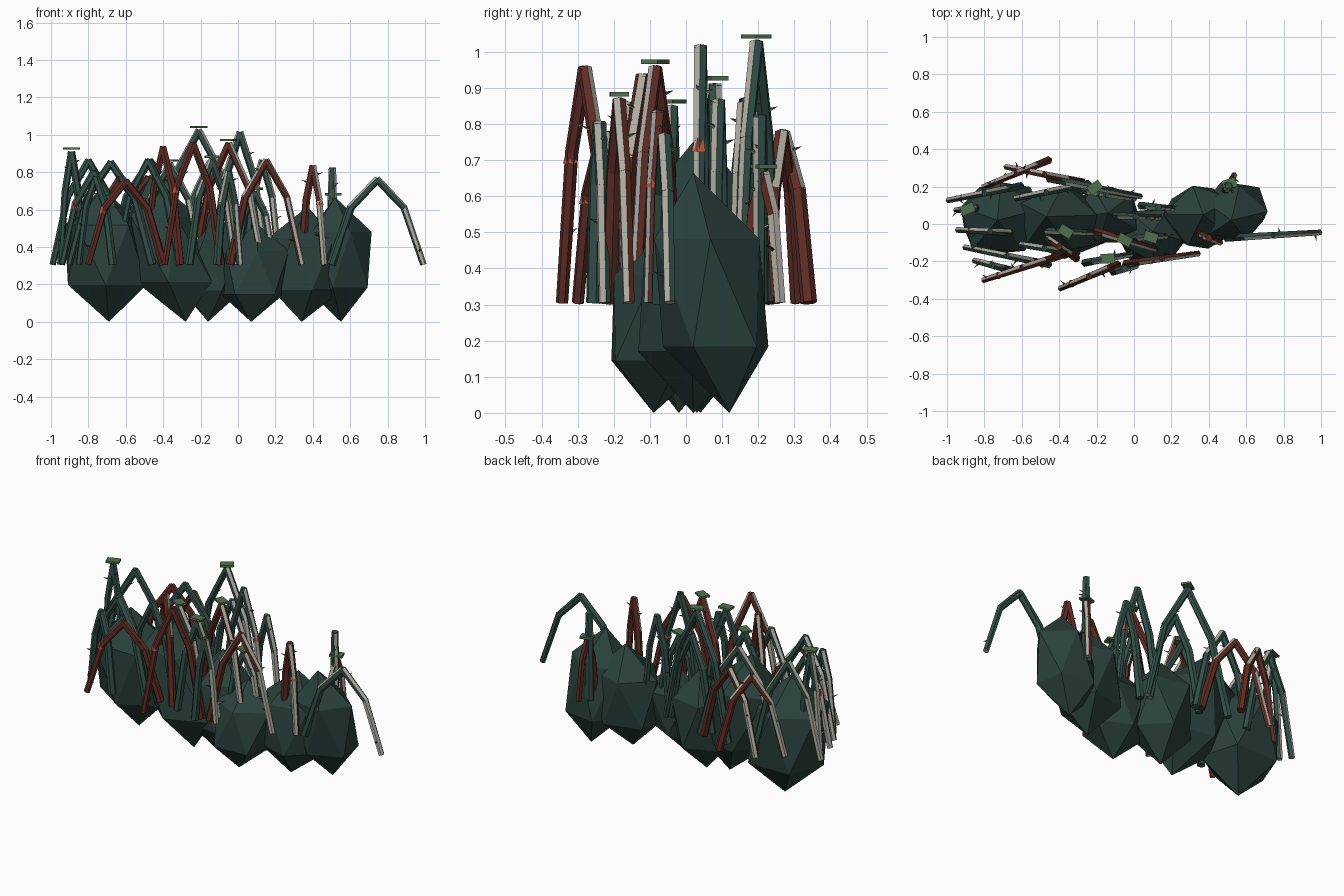
import bpy, bmesh, math, random
from mathutils import Vector, Matrix

if "Cube" in bpy.data.objects:
    bpy.data.objects.remove(bpy.data.objects["Cube"])

random.seed(4)


def material(name, r, g, b):
    m = bpy.data.materials.new(name)
    m.diffuse_color = (r, g, b, 1)
    m.use_nodes = True
    m.node_tree.nodes["Principled BSDF"].inputs["Base Color"].default_value = m.diffuse_color
    return m


FOLIAGE = material("dark_foliage", .024, .054, .045)
GREEN = material("green_cane", .032, .08, .064)
RED = material("red_cane", .115, .025, .018)
LEAF = material("leaf_green", .08, .16, .08)
BUD = material("bud_red", .5, .09, .06)
THORN = material("thorn_grey", .45, .43, .38)


def finish(bm, name, *mats):
    me = bpy.data.meshes.new(name)
    bm.to_mesh(me)
    bm.free()
    for m in mats:
        me.materials.append(m)
    bpy.context.collection.objects.link(bpy.data.objects.new(name, me))


def spike(bm, a, b, r1, r2, sides, slot=0):
    d = b - a
    mat = Matrix.Translation((a + b) / 2) @ d.to_track_quat('Z', 'Y').to_matrix().to_4x4()
    n = len(bm.faces)
    bmesh.ops.create_cone(bm, cap_ends=True, segments=sides, radius1=r1,
                          radius2=r2, depth=d.length, matrix=mat)
    bm.faces.ensure_lookup_table()
    for f in bm.faces[n:]:
        f.material_index = slot


# Faceted bush lumps: tall icosahedra leaning from a bottom to a top point
def lump(name, bx, by, tx, ty, height, radius):
    bm = bmesh.new()
    bmesh.ops.create_icosphere(bm, subdivisions=1, radius=1,
                               matrix=Matrix.Rotation(random.uniform(0, 1.2), 4, 'Z'))
    b, t = Vector((bx, by, 0.015)), Vector((tx, ty, height))
    for v in bm.verts:
        ring = Vector((v.co.x * radius * 1.1, v.co.y * radius * .95, 0))
        v.co = b.lerp(t, (v.co.z + 1) / 2) + ring * random.uniform(.95, 1.07)
    finish(bm, name, FOLIAGE)


# Flat leaf resting above a cane top
def leaf(name, p):
    bm = bmesh.new()
    bmesh.ops.create_cube(bm, size=1, matrix=Matrix.Translation(p + Vector((0, 0, .022)))
                          @ Matrix.Rotation(random.uniform(-.6, .6), 4, 'Z')
                          @ Matrix.Diagonal((.075, .052, .012, 1)))
    finish(bm, name, LEAF)


# Small flared bud hanging on a cane
def bud(name, p):
    bm = bmesh.new()
    h = Vector((0, 0, .019))
    spike(bm, p - h, p + h, .022, .013, 5)
    finish(bm, name, BUD)


# Arching thorny cane: two bent legs mirrored about the apex
def cane(name, mat, x, y, z, reach, slope, with_leaf, with_bud):
    apex = Vector((x, y, z))
    side = Vector((reach, reach * slope, 0))
    foot = Vector((0, 0, .31 - z))
    knee = side * .58 + foot * .42 + Vector((0, 0, .04))
    mirror = Vector((-1, -1, 1))
    pts = [apex + (side + foot) * mirror, apex + knee * mirror,
           apex, apex + knee, apex + side + foot]
    bm = bmesh.new()
    for k, (a, b) in enumerate(zip(pts, pts[1:])):
        d = (b - a).normalized() * .005
        r = .023 - .0015 * k
        spike(bm, a - d, b + d, r, r - .0015, 6)
        if k:
            p = a.lerp(b, random.uniform(.25, .8))
            ang = random.uniform(0, math.tau)
            out = Vector((math.cos(ang), math.sin(ang), .35)) * .045
            spike(bm, p, p + out, .009, 0, 4, 1)
    finish(bm, name, mat, THORN)
    if with_leaf:
        leaf(name + "_leaf", apex)
    if with_bud:
        bud(name + "_bud", apex + knee * 1.05)


lumps = [(-.69, .04, -.73, .02, .73, .23), (-.28, -.02, -.47, .04, .79, .21),
         (-.16, .03, -.14, .06, .62, .18), (.07, -.09, .1, -.04, .54, .18),
         (.34, .02, .37, .05, .63, .2), (.55, .12, .52, .02, .68, .18)]
for i, spec in enumerate(lumps):
    lump(f"bush_lump_{i + 1}", *spec)

# Lowest point of the bush sits on the ground
low = min(v.co.z for o in bpy.data.objects for v in o.data.vertices)
for o in bpy.data.objects:
    o.data.transform(Matrix.Translation((0, 0, -low)))

# Green canes: apex and half span; heading follows the bush outline
green = [(.745, -.06, .76, .245), (.505, .205, .82, .01), (.01, .04, 1.01, .14),
         (-.21, .195, 1.02, .24), (-.05, -.24, .8, .06), (-.14, -.185, .86, .12),
         (-.365, -.04, .84, .17), (.09, -.07, .69, .1), (.13, .09, .86, .09),
         (-.15, .16, .85, .15), (-.8, .165, .86, -.19), (-.89, .08, .905, -.06),
         (-.68, -.17, .85, -.22), (-.77, -.04, .8, -.17), (-.76, -.22, .77, -.09),
         (-.48, -.13, .86, -.17), (-.47, .17, .86, -.22)]
for i, (x, y, z, reach) in enumerate(green):
    slope = y * 1.2 if x < -.3 else -y
    cane(f"green_cane_{i + 1}", GREEN, x, y, z, reach, slope,
         i in (3, 5, 6, 7, 11), i in (2, 13))

# Red canes: apex, half span and heading slope
red = [(.51, .215, .66, .025, 1.8), (.4, -.075, .83, .06, -.4),
       (.15, -.185, .86, .19, .14), (-.24, -.28, .95, -.15, .42),
       (-.05, -.085, .95, .18, -.3), (-.4, -.12, .93, -.09, -.7),
       (-.6, -.235, .75, -.2, .32), (-.63, .27, .77, -.17, .41),
       (-.48, .265, .77, -.2, -.2)]
for i, spec in enumerate(red):
    cane(f"red_cane_{i + 1}", RED, *spec, i in (0, 4), i in (1, 3, 6))
